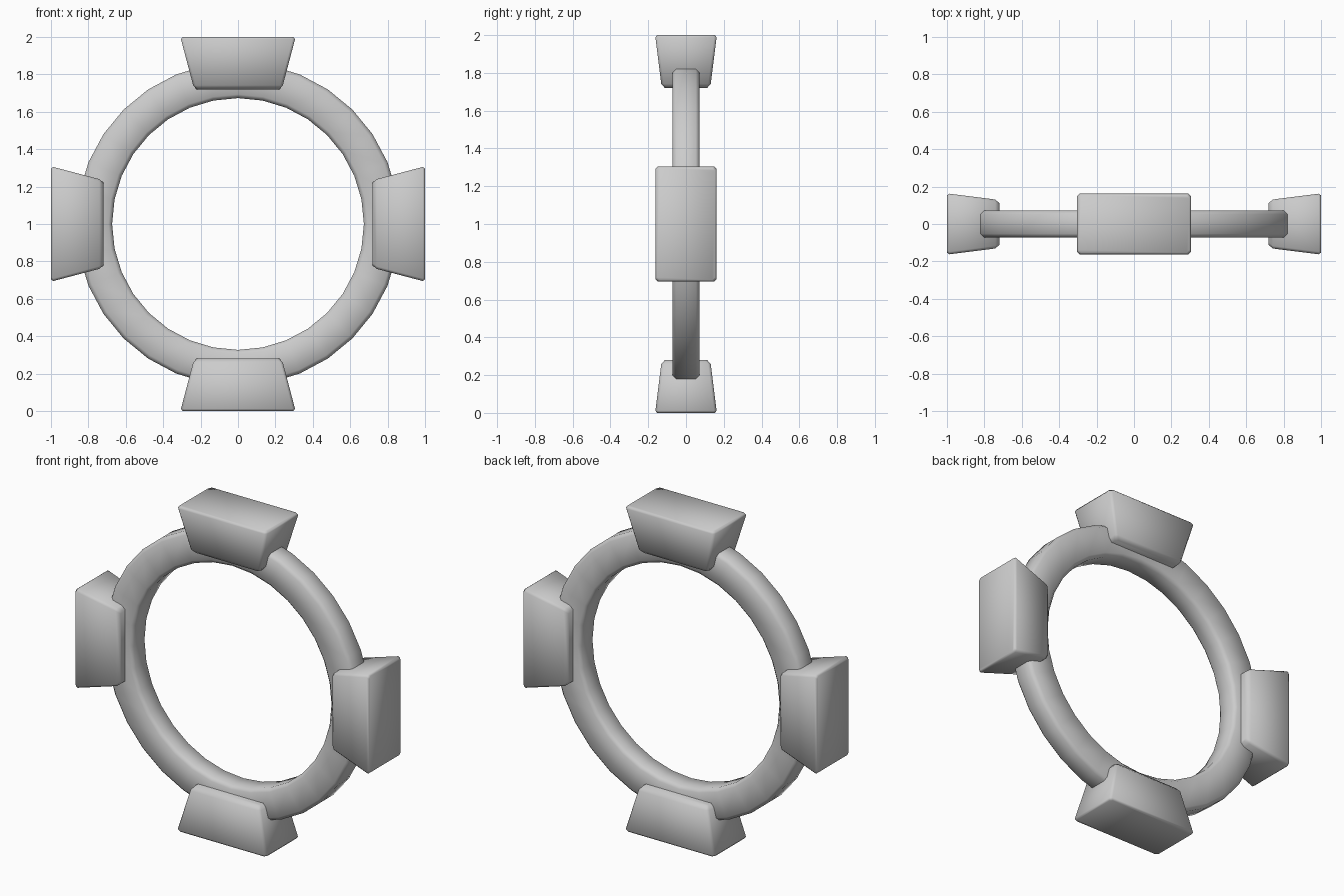
import bpy, bmesh, math
from mathutils import Matrix, Vector

if "Cube" in bpy.data.objects:
    bpy.data.objects.remove(bpy.data.objects["Cube"])

CENTRE = Matrix.Translation((0, 0, 1))


def chamfered_rect(hx, hy, c):
    """Eight corners of a rectangle with cut corners."""
    return [(hx, c - hy), (hx, hy - c), (hx - c, hy), (c - hx, hy),
            (-hx, hy - c), (-hx, c - hy), (c - hx, -hy), (hx - c, -hy)]


def loft(bm, loops, closed):
    """Bridge equal point loops with quads."""
    rows = [[bm.verts.new(p) for p in loop] for loop in loops]
    n = len(rows[0])
    for i in range(len(rows) if closed else len(rows) - 1):
        a, b = rows[i], rows[(i + 1) % len(rows)]
        for j in range(n):
            k = (j + 1) % n
            bm.faces.new((a[j], a[k], b[k], b[j]))
    if not closed:
        bm.faces.new(rows[0])
        bm.faces.new(rows[-1])


def make_part(name, loops, closed, matrix):
    bm = bmesh.new()
    loft(bm, loops, closed)
    bmesh.ops.transform(bm, matrix=matrix, verts=bm.verts)
    bmesh.ops.recalc_face_normals(bm, faces=bm.faces)
    for f in bm.faces:
        f.smooth = True
    mesh = bpy.data.meshes.new(name)
    bm.to_mesh(mesh)
    bm.free()
    obj = bpy.data.objects.new(name, mesh)
    bpy.context.collection.objects.link(obj)
    return obj


# Ring: chamfered bar section swept around the y axis
INNER, OUTER, HALF_DEPTH, SEGMENTS = 0.673, 0.865, 0.072, 32
section = chamfered_rect((OUTER - INNER) / 2, HALF_DEPTH, 0.02)
mid = (OUTER + INNER) / 2
ring_loops = []
for i in range(SEGMENTS):
    rot = Matrix.Rotation(math.tau * i / SEGMENTS, 4, 'Y')
    ring_loops.append([rot @ Vector((mid + r, y, 0)) for r, y in section])
make_part("ring", ring_loops, True, CENTRE)

# Tapered blocks: radius, half width, half depth of each level
levels = [(0.72, 0.222, 0.112), (0.742, 0.24, 0.131),
          (0.988, 0.305, 0.162), (1.0, 0.296, 0.153)]
block_loops = [[Vector((x, y, r)) for x, y in chamfered_rect(hx, hy, 0.014)]
               for r, hx, hy in levels]
for i, side in enumerate(("top", "right", "bottom", "left")):
    make_part(side + "_block", block_loops, False,
              CENTRE @ Matrix.Rotation(i * math.pi / 2, 4, 'Y'))
